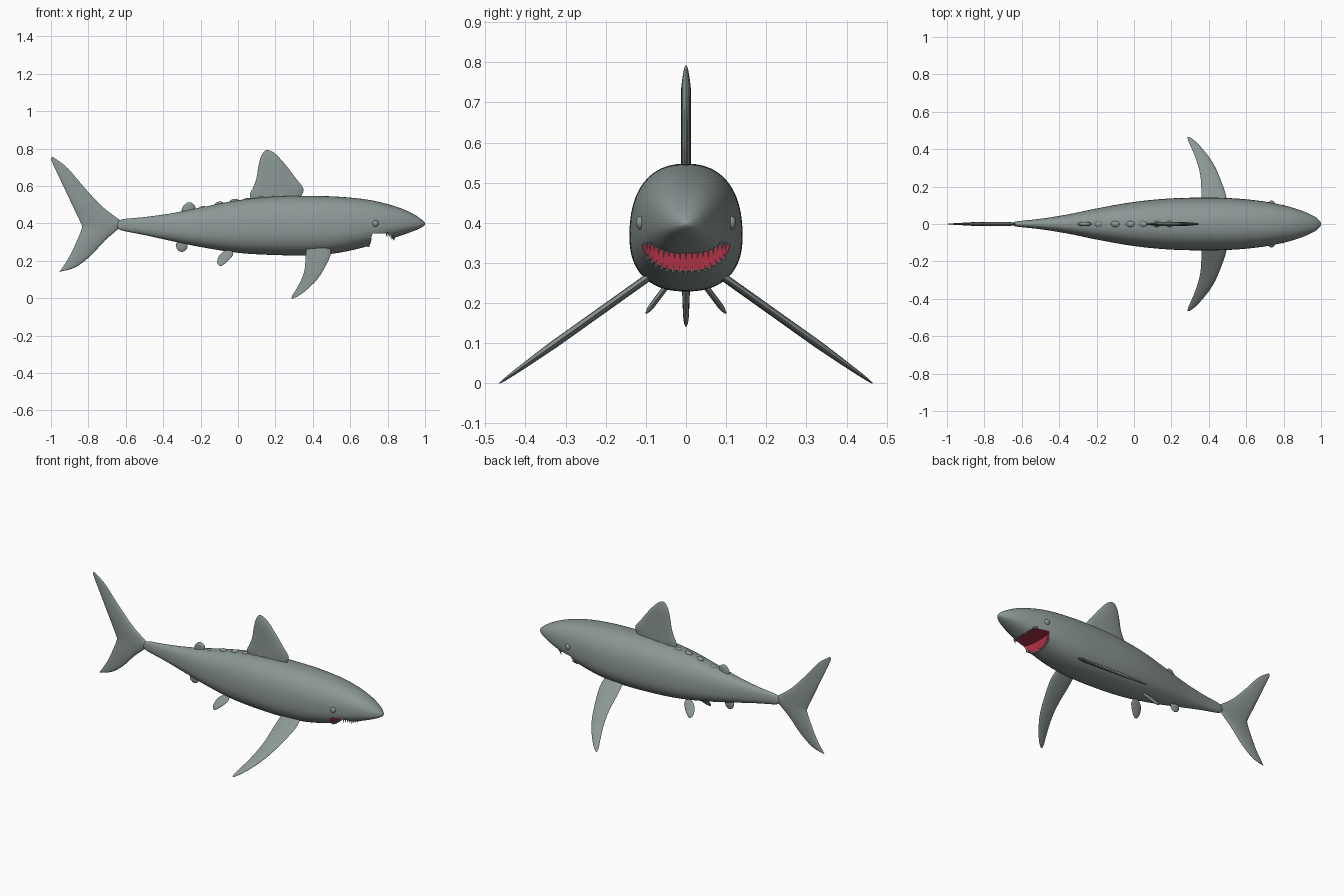
import bpy, bmesh, math
from mathutils import Vector

if "Cube" in bpy.data.objects:
    bpy.data.objects.remove(bpy.data.objects["Cube"])


def material(name, rgb):
    m = bpy.data.materials.new(name)
    m.use_nodes = True
    m.diffuse_color = (*rgb, 1)
    m.node_tree.nodes["Principled BSDF"].inputs["Base Color"].default_value = (*rgb, 1)
    return m


SKIN = material("grey skin", (0.26, 0.31, 0.30))
RED = material("mouth red", (0.42, 0.03, 0.06))


def smooth(ob, angle=50):
    bpy.ops.object.select_all(action='DESELECT')
    ob.select_set(True)
    bpy.context.view_layer.objects.active = ob
    bpy.ops.object.shade_smooth_by_angle(angle=math.radians(angle))


def finish(name, bm, mats):
    bmesh.ops.recalc_face_normals(bm, faces=bm.faces)
    mesh = bpy.data.meshes.new(name)
    bm.to_mesh(mesh)
    bm.free()
    ob = bpy.data.objects.new(name, mesh)
    bpy.context.collection.objects.link(ob)
    for m in mats:
        mesh.materials.append(m)
    smooth(ob)
    return ob


def loft(name, rings, mats=(SKIN,)):
    """Skin a list of equal-length closed rings and cap both ends."""
    bm = bmesh.new()
    loops = [[bm.verts.new(p) for p in ring] for ring in rings]
    n = len(loops[0])
    for a, b in zip(loops, loops[1:]):
        for i in range(n):
            j = (i + 1) % n
            bm.faces.new((a[i], a[j], b[j], b[i]))
    bm.faces.new(loops[0])
    bm.faces.new(loops[-1])
    return finish(name, bm, mats)


def curve_through(points, steps):
    """Smooth interpolation through vectors."""
    pts = [Vector(p) for p in points]
    out = []
    for i in range(len(pts) - 1):
        p0, p1, p2, p3 = pts[max(i - 1, 0)], pts[i], pts[i + 1], pts[min(i + 2, len(pts) - 1)]
        for s in range(steps):
            t = s / steps
            out.append(p1 + (p2 - p0) * (t / 2)
                       + (p0 * 2 - p1 * 5 + p2 * 4 - p3) * (t * t / 2)
                       + (p1 * 3 - p0 - p2 * 3 + p3) * (t ** 3 / 2))
    return out + [pts[-1]]


def fin(name, sections, thickness, normal, taper=1.6):
    """Fin lofted from (leading point, trailing point) pairs with a lens section."""
    normal = Vector(normal).normalized()
    rows = curve_through([(*a, *b) for a, b in sections], 4)
    longest = max((Vector(r[:3]) - Vector(r[3:])).length for r in rows)
    rings = []
    for r in rows:
        a, b = Vector(r[:3]), Vector(r[3:])
        t = thickness * min(1, taper * (a - b).length / longest)
        ring = []
        for k in range(16):
            u = 2 * math.pi * k / 16
            ring.append((a + b) / 2 + (a - b) / 2 * math.cos(u) + normal * t * math.sin(u))
        rings.append(ring)
    return loft(name, rings)


def upright_fin(name, levels, taper):
    """Fin on the centre line from (height, front, back) levels."""
    fin(name, [((f, 0, z), (b, 0, z)) for z, f, b in levels], 0.012, (0, 1, 0), taper)


def blob(name, centre, size, pitch=0):
    bpy.ops.mesh.primitive_uv_sphere_add(segments=20, ring_count=12, location=centre,
                                         rotation=(0, pitch, 0))
    ob = bpy.context.object
    ob.name = name
    ob.scale = size
    ob.data.materials.append(SKIN)
    smooth(ob, 80)


# Body: stations of x, top, bottom, half width
stations = curve_through([
    (-0.645, 0.402, 0.378, 0.008), (-0.62, 0.422, 0.362, 0.015), (-0.5, 0.434, 0.338, 0.028),
    (-0.35, 0.455, 0.305, 0.052), (-0.2, 0.485, 0.274, 0.083), (0, 0.524, 0.243, 0.118),
    (0.2, 0.544, 0.231, 0.137), (0.4, 0.547, 0.230, 0.141), (0.55, 0.542, 0.245, 0.136),
    (0.7, 0.526, 0.280, 0.120), (0.82, 0.498, 0.318, 0.095), (0.9, 0.469, 0.345, 0.07),
    (0.96, 0.437, 0.368, 0.043), (0.99, 0.414, 0.384, 0.02), (1.0, 0.402, 0.394, 0.005)], 5)
POWER = 2.35


def body_ring(s):
    x, top, low, w = s
    mid = low + (top - low) * 0.43
    ring = []
    for k in range(48):
        a = 2 * math.pi * k / 48
        c, d = math.cos(a), math.sin(a)
        y = math.copysign(abs(c) ** (2 / POWER), c) * w
        h = math.copysign(abs(d) ** (2 / POWER), d)
        ring.append((x, y, mid + h * (top - mid if h > 0 else mid - low)))
    return ring


def section_at(x):
    return min(stations, key=lambda s: abs(s[0] - x))


def belly(x, y):
    """Height of the underside at a point."""
    _, top, low, w = section_at(x)
    mid = low + (top - low) * 0.43
    return mid - (mid - low) * max(0, 1 - min(1, abs(y) / w) ** POWER) ** (1 / POWER)


body = loft("body", [body_ring(s) for s in stations], (SKIN, RED))

# Mouth: a pocket cut up into the underside, round in front and squarer behind
ROOF = 0.346


def mouth_rim(a, grow=1.0):
    c = math.cos(a)
    x = 0.085 * c if c > 0 else -0.052 * abs(c) ** 0.5
    return 0.75 + x * grow, 0.118 * math.sin(a)


oval = [mouth_rim(2 * math.pi * k / 48) for k in range(48)]
cutter = loft("mouth_cutter", [[(x, y, z) for x, y in oval] for z in (0.15, ROOF)], (SKIN, RED))
cutter.hide_render = True
for f in cutter.data.polygons:
    f.material_index = 1
cut = body.modifiers.new("mouth", 'BOOLEAN')
cut.operation = 'DIFFERENCE'
cut.solver = 'EXACT'
cut.object = cutter
bpy.context.view_layer.objects.active = body
bpy.ops.object.modifier_apply(modifier="mouth")
bpy.data.objects.remove(cutter)
smooth(body, 40)


# Teeth: rows of small cones along the front and rear rims
def teeth(name, side, count, spread, length):
    bm = bmesh.new()
    for k in range(count):
        a = spread * (2 * k / (count - 1) - 1)
        x, y = mouth_rim(a if side > 0 else math.pi - a, 1.03)
        z = min(belly(x, y), ROOF)
        tip = bm.verts.new((x - side * 0.006, y * 0.98, z - side * length))
        base = [bm.verts.new((x + 0.005 * math.cos(t), y + 0.005 * math.sin(t), z + side * 0.006))
                for t in (math.pi * q / 3 for q in range(6))]
        for i in range(6):
            bm.faces.new((base[i], base[(i + 1) % 6], tip))
        bm.faces.new(base)
    finish(name, bm, (SKIN,))


teeth("upper_teeth", 1, 17, 1.0, 0.018)
teeth("lower_teeth", -1, 15, 0.95, 0.012)

# Dorsal fins
upright_fin("dorsal_fin", (
    (0.52, 0.32, 0.075), (0.555, 0.343, 0.063), (0.59, 0.348, 0.08), (0.64, 0.31, 0.098),
    (0.70, 0.265, 0.108), (0.75, 0.222, 0.12), (0.78, 0.19, 0.135), (0.792, 0.165, 0.15)), 2.4)
upright_fin("second_dorsal_fin", (
    (0.455, -0.235, -0.29), (0.468, -0.23, -0.301), (0.485, -0.227, -0.297),
    (0.50, -0.234, -0.286), (0.511, -0.25, -0.272)), 1.6)

# Tail fin, from the lower tip to the upper tip
fin("tail_fin", [((a, 0, b), (c, 0, d)) for a, b, c, d in (
    (-0.94, 0.145, -0.955, 0.14), (-0.87, 0.165, -0.945, 0.155), (-0.79, 0.225, -0.90, 0.225),
    (-0.71, 0.31, -0.86, 0.31), (-0.625, 0.385, -0.835, 0.375), (-0.625, 0.412, -0.84, 0.40),
    (-0.72, 0.485, -0.875, 0.475), (-0.82, 0.59, -0.92, 0.57), (-0.91, 0.695, -0.965, 0.665),
    (-0.97, 0.742, -0.995, 0.73), (-0.99, 0.756, -1.0, 0.75))], 0.012, (0, 1, 0))


def paired_fin(name, side, stations, slope, thickness):
    """Side fin from (y, height, front, back) stations, leaning out and down."""
    fin(name, [((f, side * y, z), (b, side * y, z)) for y, z, f, b in stations],
        thickness, (0, side * slope, 1))


for side, label in ((1, "left"), (-1, "right")):
    # Pectoral fins sweep out, down and back
    paired_fin("pectoral_fin_" + label, side, [
        (y, 0.26 - (y - 0.1) * 0.712, f, b)
        for y, f, b in ((0.07, 0.49, 0.37), (0.14, 0.495, 0.362), (0.25, 0.458, 0.356),
                        (0.33, 0.42, 0.337), (0.40, 0.368, 0.31), (0.445, 0.325, 0.29),
                        (0.465, 0.297, 0.287))], 0.712, 0.010)
    # Pelvic fins are short teardrops
    paired_fin("pelvic_fin_" + label, side, [
        (0.05 + (0.24 - z) * 0.75, z, f, b)
        for z, f, b in ((0.258, -0.035, -0.06), (0.245, -0.028, -0.082), (0.23, -0.028, -0.099),
                        (0.21, -0.043, -0.109), (0.192, -0.062, -0.111), (0.18, -0.078, -0.106),
                        (0.174, -0.088, -0.099))], 1.33, 0.007)
    blob("eye_" + label, (0.735, side * 0.113, 0.40), (0.017, 0.012, 0.017))

# Anal fin and the row of finlets on the back
blob("anal_fin", (-0.30, 0, 0.283), (0.031, 0.010, 0.035))
for i, x in enumerate((-0.19, -0.10, -0.02, 0.05, 0.12, 0.19)):
    blob("finlet_%d" % (i + 1), (x, 0, section_at(x)[1] - 0.003), (0.023, 0.016, 0.010), -0.15)
